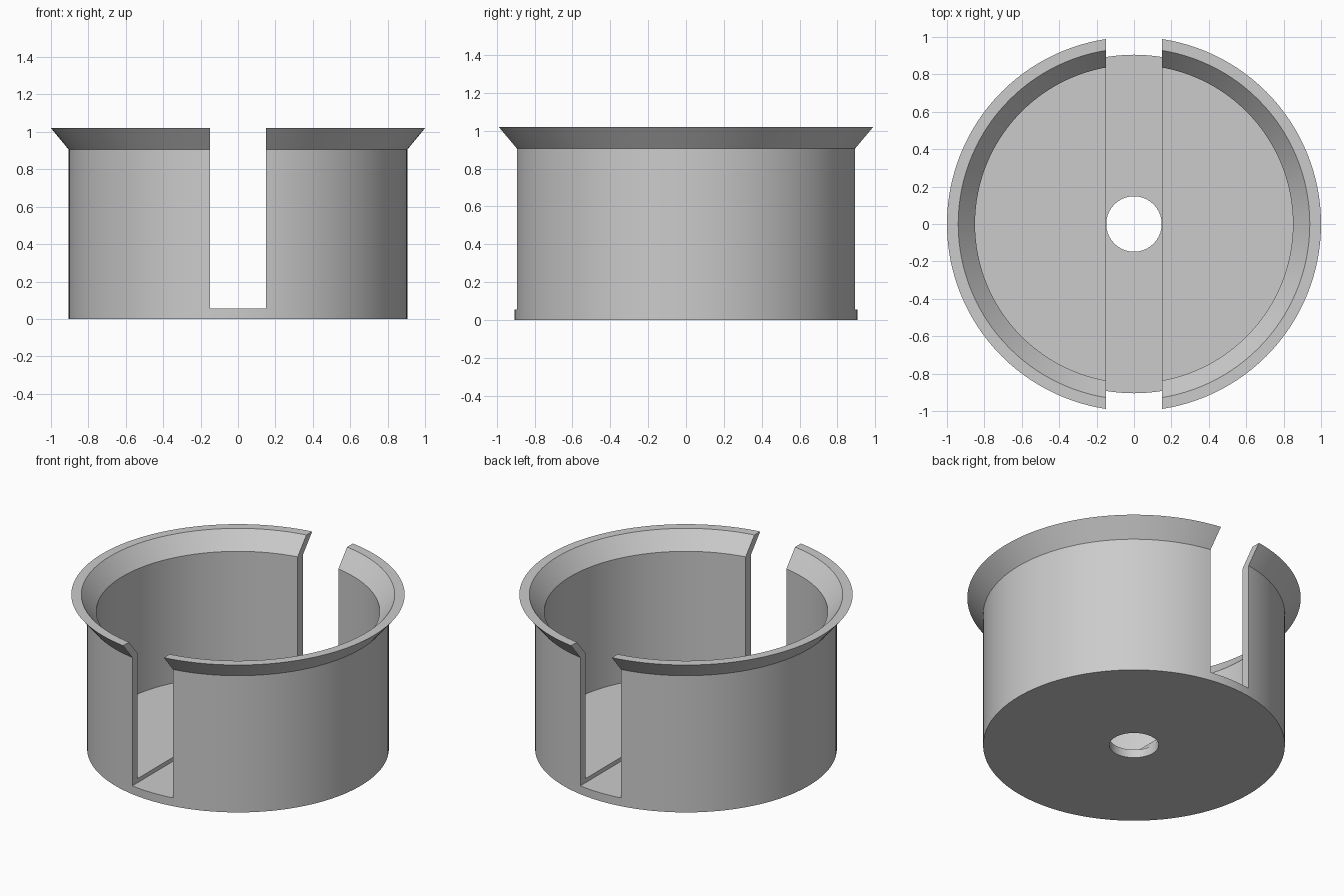
import bpy, bmesh, math
from mathutils import Matrix

if "Cube" in bpy.data.objects:
    bpy.data.objects.remove(bpy.data.objects["Cube"], do_unlink=True)

SEGMENTS = 128
SLOT_WIDTH = 0.298
SLOT_BOTTOM = 0.055
TOP = 1.02

# Plain grey plastic
grey = bpy.data.materials.new("grey plastic")
grey.use_nodes = True
colour = (0.6, 0.6, 0.6, 1)
grey.diffuse_color = colour
grey.node_tree.nodes["Principled BSDF"].inputs["Base Color"].default_value = colour


def make_object(name, bm):
    bmesh.ops.recalc_face_normals(bm, faces=bm.faces)
    mesh = bpy.data.meshes.new(name)
    bm.to_mesh(mesh)
    bm.free()
    mesh.materials.append(grey)
    obj = bpy.data.objects.new(name, mesh)
    bpy.context.collection.objects.link(obj)
    return obj


def lathe(name, profile):
    """Turn a closed (radius, height) outline around z."""
    bm = bmesh.new()
    rings = []
    for i in range(SEGMENTS):
        a = math.tau * i / SEGMENTS
        rings.append([bm.verts.new((r * math.cos(a), r * math.sin(a), z)) for r, z in profile])
    n = len(profile)
    for i in range(SEGMENTS):
        a, b = rings[i], rings[(i + 1) % SEGMENTS]
        for j in range(n):
            k = (j + 1) % n
            bm.faces.new((a[j], b[j], b[k], a[k]))
    return make_object(name, bm)


# Cup with a round floor hole, straight wall and flared rim
cup = lathe("flared_cup", [
    (0.148, 0), (0.905, 0), (0.905, 0.905), (1.0, TOP),
    (0.94, TOP), (0.85, 0.91), (0.85, 0.082), (0.148, 0.082),
])

# Slot through front and back walls, also cutting a shallow channel in the floor
bm = bmesh.new()
bmesh.ops.create_cube(bm, size=1, matrix=Matrix.Translation((0, 0, SLOT_BOTTOM + 0.75))
                      @ Matrix.Diagonal((SLOT_WIDTH, 3, 1.5, 1)))
cutter = make_object("slot_cutter", bm)
cutter.hide_render = True

slot = cup.modifiers.new("slot", 'BOOLEAN')
slot.operation = 'DIFFERENCE'
slot.solver = 'EXACT'
slot.object = cutter
bpy.context.view_layer.objects.active = cup
cup.select_set(True)
cutter.select_set(False)
bpy.ops.object.modifier_apply(modifier=slot.name)
bpy.data.objects.remove(cutter, do_unlink=True)

bpy.ops.object.shade_smooth_by_angle(angle=math.radians(25))
